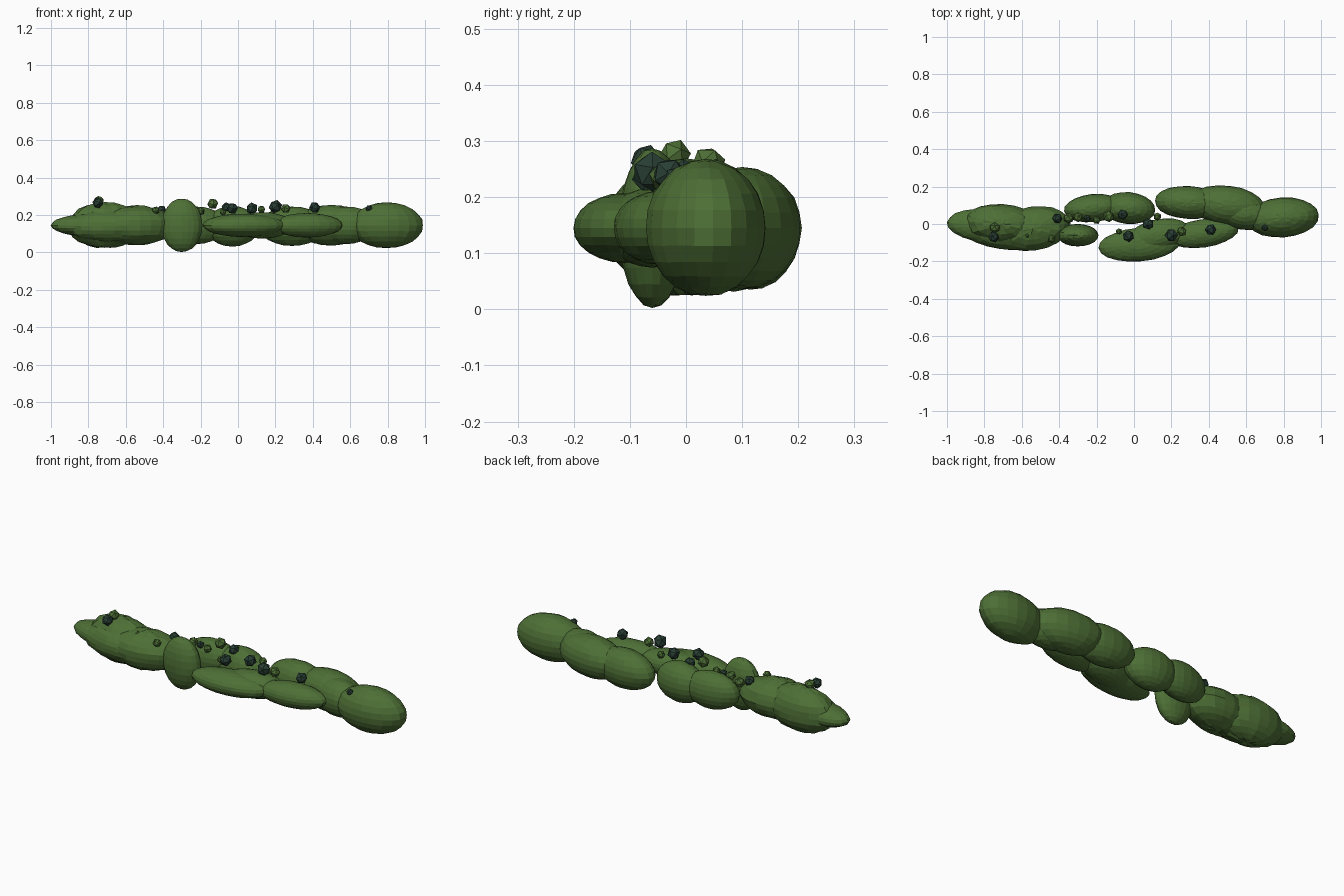
import bpy, bmesh, random
from math import radians
from mathutils import Matrix, Vector, Euler

random.seed(4)
cube = bpy.data.objects.get("Cube")
if cube:
    bpy.data.objects.remove(cube, do_unlink=True)


def material(name, rgb):
    m = bpy.data.materials.new(name)
    m.use_nodes = True
    m.diffuse_color = (*rgb, 1)
    m.node_tree.nodes["Principled BSDF"].inputs["Base Color"].default_value = (*rgb, 1)
    return m


moss = material("moss_green", (0.075, 0.16, 0.036))
dark = material("dark_bud_green", (0.022, 0.05, 0.035))


def finish(bm, name, mat):
    mesh = bpy.data.meshes.new(name)
    bm.to_mesh(mesh)
    bm.free()
    mesh.materials.append(mat)
    ob = bpy.data.objects.new(name, mesh)
    bpy.context.collection.objects.link(ob)
    return ob


def clump(name, center, radii, turn=0, rough=0.012):
    """Faceted, slightly uneven ellipsoid."""
    bm = bmesh.new()
    bmesh.ops.create_uvsphere(bm, u_segments=20, v_segments=12, radius=1)
    for v in bm.verts:
        v.co *= 1 + random.uniform(-rough, rough)
    place = (Matrix.Translation(center) @ Matrix.Rotation(radians(turn), 4, 'Z')
             @ Matrix.Diagonal((*radii, 1)))
    bm.transform(place)
    return finish(bm, name, moss)


def bud(name, center, size, mat):
    """Small chunky bud, tilted at random."""
    bm = bmesh.new()
    bmesh.ops.create_icosphere(bm, subdivisions=1, radius=size)
    spin = Euler([random.uniform(0, 3) for _ in range(3)]).to_matrix().to_4x4()
    bm.transform(Matrix.Translation(Vector(center)) @ spin)
    return finish(bm, name, mat)


# Right end of the hedge, tapering to a tip
clump("right_tip", (-0.79, -0.01, 0.145), (0.21, 0.09, 0.06), -5)
clump("right_clump", (-0.71, 0.0, 0.145), (0.2, 0.108, 0.122), -4, 0.03)
clump("right_front_clump", (-0.71, -0.05, 0.14), (0.21, 0.085, 0.085), -8, 0.03)
clump("right_inner_clump", (-0.54, -0.025, 0.145), (0.2, 0.118, 0.105), 8, 0.03)

# Middle clumps
clump("middle_upright_clump", (-0.3, -0.06, 0.145), (0.11, 0.06, 0.142))
clump("middle_back_clump_a", (-0.22, 0.085, 0.145), (0.155, 0.075, 0.1), 6)
clump("middle_back_clump_b", (-0.03, 0.085, 0.14), (0.145, 0.085, 0.108), -5)
clump("middle_front_clump", (0.03, -0.11, 0.145), (0.22, 0.09, 0.062), 5)
clump("middle_front_filler", (0.13, -0.06, 0.145), (0.17, 0.085, 0.07), 12)
clump("left_front_clump", (0.37, -0.05, 0.145), (0.19, 0.075, 0.065), 8)

# Left end
clump("left_back_clump_a", (0.29, 0.115, 0.14), (0.18, 0.088, 0.105), -3)
clump("left_back_clump_b", (0.5, 0.1, 0.145), (0.205, 0.105, 0.108), -7)
clump("left_link_clump", (0.58, 0.06, 0.145), (0.16, 0.09, 0.1), -10)
clump("left_end_clump", (0.795, 0.035, 0.145), (0.195, 0.107, 0.122), 4)

# Dark buds scattered over the top
dark_buds = [
    (-0.75, -0.07, 0.265, 0.03), (-0.41, 0.03, 0.225, 0.028),
    (-0.06, 0.05, 0.24, 0.029), (0.075, 0.0, 0.235, 0.033),
    (-0.03, -0.065, 0.235, 0.032), (0.2, -0.06, 0.245, 0.037),
    (0.41, -0.03, 0.24, 0.031), (0.7, -0.02, 0.235, 0.019),
    (-0.25, 0.03, 0.225, 0.02),
]
for i, (x, y, z, s) in enumerate(dark_buds):
    bud(f"dark_bud_{i + 1}", (x, y, z), s, dark)

# Green buds
green_buds = [
    (-0.745, -0.02, 0.275, 0.029), (-0.57, -0.06, 0.23, 0.02),
    (-0.44, -0.08, 0.225, 0.022), (-0.135, 0.04, 0.26, 0.031),
    (0.255, -0.04, 0.235, 0.027), (0.125, 0.04, 0.23, 0.022),
    (-0.3, 0.035, 0.225, 0.026), (-0.35, 0.03, 0.2, 0.028),
    (-0.08, -0.04, 0.215, 0.018), (-0.2, 0.02, 0.22, 0.022),
]
for i, (x, y, z, s) in enumerate(green_buds):
    bud(f"green_bud_{i + 1}", (x, y, z), s, moss)
